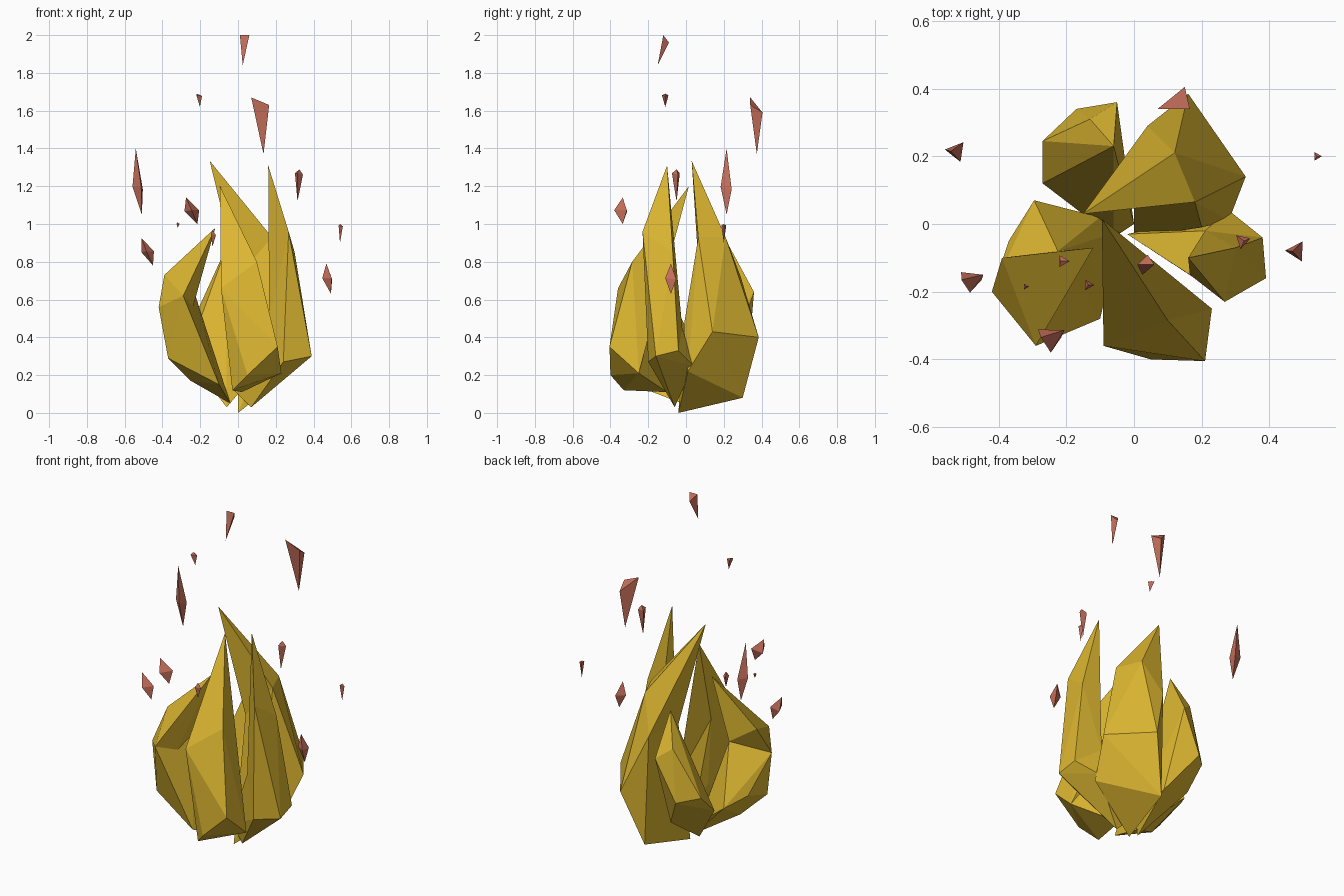
import bpy, bmesh, math


def material(name, rgb):
    m = bpy.data.materials.new(name)
    m.diffuse_color = (*rgb, 1)
    return m


GOLD = material("flame_gold", (0.72, 0.47, 0.03))
EMBER = material("ember_red", (0.57, 0.16, 0.105))


def faceted(name, mat, *groups):
    """One object made of convex faceted chunks, each spanned by a few corner points."""
    bm = bmesh.new()
    for pts in groups:
        vs = [bm.verts.new(p) for p in pts]
        out = bmesh.ops.convex_hull(bm, input=vs)
        junk = {v for v in out["geom_interior"] + out["geom_unused"]
                if isinstance(v, bmesh.types.BMVert)}
        bmesh.ops.delete(bm, geom=list(junk), context="VERTS")
    bmesh.ops.recalc_face_normals(bm, faces=bm.faces)
    me = bpy.data.meshes.new(name)
    bm.to_mesh(me)
    bm.free()
    me.materials.append(mat)
    ob = bpy.data.objects.new(name, me)
    bpy.context.collection.objects.link(ob)
    return ob


# Each tongue: a blade chunk and a bowl chunk sharing the points of a middle rim

# Front tongue
rim = [(-.09, -.36, .66), (.1, -.285, .8), (-.08, -.12, .7), (.23, -.25, .21)]
faceted("front_flame", GOLD,
        rim + [(-.095, .015, 1.2)],
        rim + [(.21, -.405, .35), (.05, -.4, .2), (-.03, -.33, .12),
               (.02, -.1, .11), (-.04, -.15, .3)])

# Back right tongue, the tallest
rim = [(.12, .21, .93), (.04, .29, .72), (.18, .065, .93), (0, .07, .72)]
faceted("back_right_flame", GOLD,
        rim + [(-.15, .03, 1.335)],
        rim + [(.16, .385, .4), (.33, .14, .43), (.2, -.01, .47),
               (.28, .01, .22), (.06, .3, .08), (0, -.04, 0)])

# Back left tongue, the smallest
faceted("back_left_flame", GOLD, [
    (-.06, .23, .88), (-.05, .36, .64), (-.13, .31, .7), (-.17, .34, .4),
    (-.27, .245, .42), (-.27, .12, .3), (-.18, .2, .55), (-.04, .2, .2),
    (-.06, -.04, .03), (0, 0, .1)])

# Right tongue
rim = [(.38, -.04, .33), (.39, -.16, .3), (.24, -.2, .27),
       (.165, -.15, .5), (.21, -.02, .45)]
faceted("right_flame", GOLD,
        rim + [(.16, -.1, 1.31), (.268, -.23, .96), (.3, -.07, .85)],
        rim + [(.28, .04, .25), (.07, -.06, .03), (-.02, -.03, .12)])

# Left tongue
rim = [(-.42, -.2, .56), (-.29, -.36, .62), (-.25, -.24, .52), (-.225, -.08, .62)]
faceted("left_flame", GOLD,
        rim + [(-.12, -.07, .98), (-.39, -.1, .73)],
        rim + [(-.37, -.05, .35), (-.37, -.23, .29), (-.25, -.15, .17),
               (-.295, .07, .3), (-.1, -.28, .15),
               (-.1, .02, .15), (-.04, -.02, .05)])


def ember(i, x, y, z0, z1, r, f, lean, turn):
    """Shard: point below, triangle at fraction f of its height, point above."""
    zm = z0 + (z1 - z0) * f
    ring = [(x + r * math.cos(turn + k * 2.094), y + r * math.sin(turn + k * 2.094),
             zm + (.02 if k else -.02) * (z1 - z0)) for k in range(3)]
    faceted(f"ember_{i:02d}", EMBER,
            ring + [(x + lean, y, z0), (x - lean, y, z1)])


# The two highest embers are slanted spikes
faceted("ember_01", EMBER, [(.01, -.12, 2), (.06, -.12, 2), (.04, -.09, 1.96),
                            (.025, -.15, 1.84)])
faceted("ember_02", EMBER, [(.07, .34, 1.67), (.165, .34, 1.63), (.15, .405, 1.59),
                            (.135, .375, 1.37)])

# Other embers: x, y, bottom, top, radius, widest height, lean, turn
for i, e in enumerate([
    (-.21, -.11, 1.62, 1.69, .02, .85, .008, 0),
    (-.525, .215, 1.05, 1.4, .034, .4, .016, .9),
    (.32, -.05, 1.12, 1.29, .025, .85, -.005, .3),
    (-.245, -.335, 1.0, 1.14, .045, .5, .03, 2.6),
    (.54, .2, .9, 1.0, .015, .9, 0, 0),
    (-.32, -.185, .98, 1.01, .01, .7, 0, 0),
    (-.48, -.165, .78, .925, .038, .5, .03, 2.5),
    (.48, -.08, .63, .79, .034, .5, .012, 1),
    (-.135, -.18, .88, .97, .018, .7, 0, 0),
]):
    ember(i + 3, *e)
